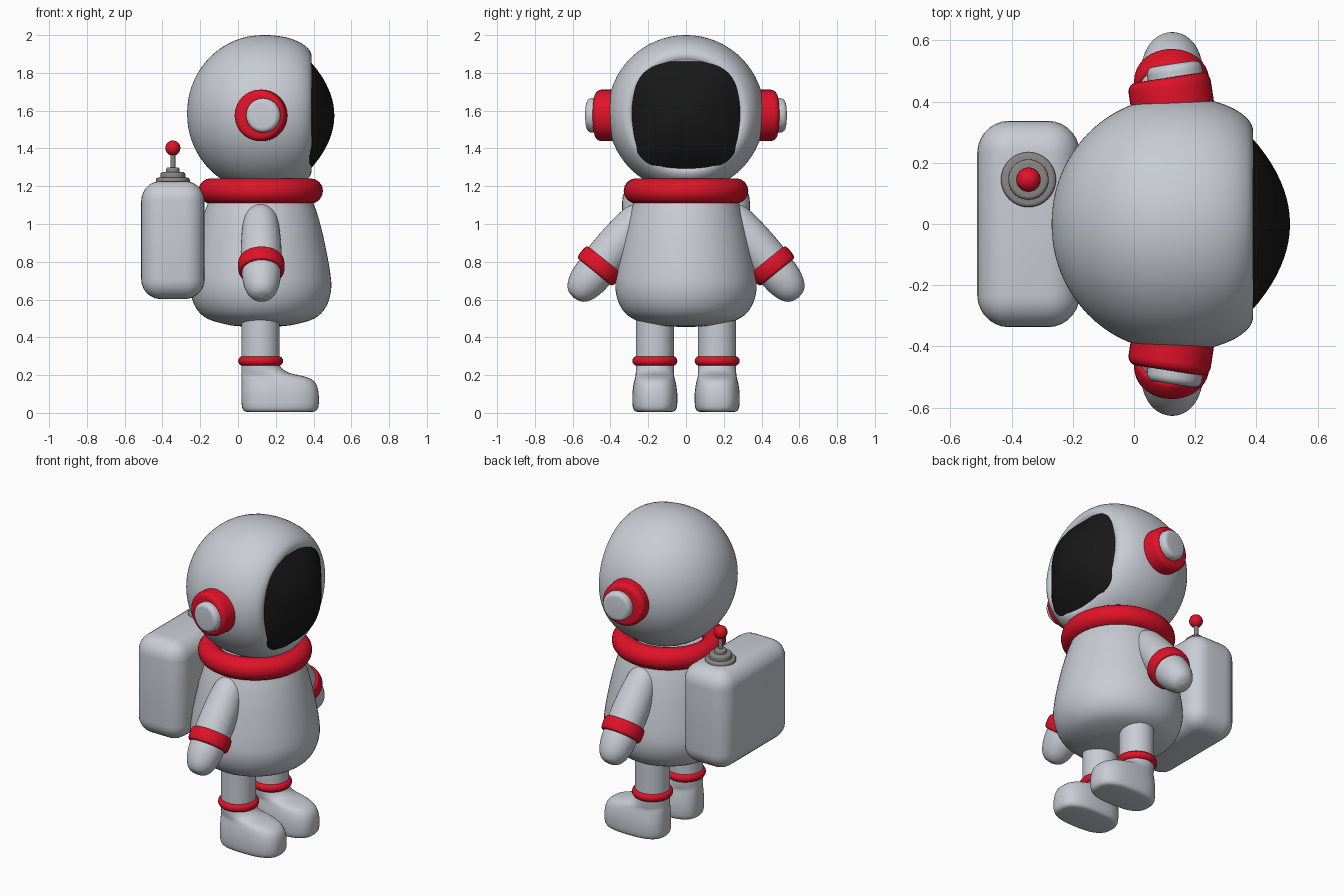
import bpy, bmesh, math
from mathutils import Vector

if "Cube" in bpy.data.objects:
    bpy.data.objects.remove(bpy.data.objects["Cube"])

def material(name, rgb):
    m = bpy.data.materials.new(name)
    m.diffuse_color = (*rgb, 1)
    m.use_nodes = True
    m.node_tree.nodes["Principled BSDF"].inputs["Base Color"].default_value = m.diffuse_color
    return m

SUIT = material("suit grey", (0.58, 0.61, 0.66))
RED = material("trim red", (0.75, 0.006, 0.022))
BLACK = material("visor black", (0.009, 0.009, 0.009))
METAL = material("metal grey", (0.25, 0.245, 0.235))

def finish(name, bm, mat, angle=40):
    bmesh.ops.remove_doubles(bm, verts=bm.verts, dist=1e-5)
    bmesh.ops.recalc_face_normals(bm, faces=bm.faces)
    me = bpy.data.meshes.new(name)
    bm.to_mesh(me)
    bm.free()
    me.materials.append(mat)
    ob = bpy.data.objects.new(name, me)
    bpy.context.collection.objects.link(ob)
    bpy.ops.object.select_all(action='DESELECT')
    bpy.context.view_layer.objects.active = ob
    ob.select_set(True)
    bpy.ops.object.shade_smooth_by_angle(angle=math.radians(angle))
    return ob

def loft(name, rings, mat, angle=40):
    """Skin a list of point rings and cap both ends."""
    bm = bmesh.new()
    vr = [[bm.verts.new(p) for p in ring] for ring in rings]
    n = len(vr[0])
    for a, b in zip(vr, vr[1:]):
        for i in range(n):
            j = (i + 1) % n
            bm.faces.new((a[i], a[j], b[j], b[i]))
    bm.faces.new(vr[0])
    bm.faces.new(vr[-1])
    return finish(name, bm, mat, angle)

def curve(pts, steps=4):
    """Catmull-Rom curve through the points."""
    pts = [Vector(p) for p in pts]
    out = []
    for i in range(len(pts) - 1):
        p0, p1, p2, p3 = pts[max(i - 1, 0)], pts[i], pts[i + 1], pts[min(i + 2, len(pts) - 1)]
        for k in range(steps):
            t = k / steps
            out.append(p1 + (p2 - p0) * t / 2 + (2 * p0 - 5 * p1 + 4 * p2 - p3) * t * t / 2
                       + (3 * p1 - p0 - 3 * p2 + p3) * t ** 3 / 2)
    return out + [pts[-1]]

def lathe(name, profile, origin, axis, mat, seg=48, smooth=True, angle=40):
    """Spin (distance along axis, radius) points round an axis."""
    axis = Vector(axis).normalized()
    u = axis.orthogonal().normalized()
    v = axis.cross(u)
    pts = curve(profile) if smooth else profile
    rings = []
    for s, r in pts:
        r = max(r, 0.0005)
        rings.append([Vector(origin) + axis * s + (u * math.cos(a) + v * math.sin(a)) * r
                      for a in (2 * math.pi * i / seg for i in range(seg))])
    return loft(name, rings, mat, angle)

def disc(name, r, h, bevel, origin, axis, mat):
    """Round-edged disc starting at the origin."""
    arc = [(h - bevel + bevel * math.sin(a), r - bevel + bevel * math.cos(a))
           for a in (math.pi / 2 * i / 5 for i in range(6))]
    return lathe(name, [(0, r)] + arc, origin, axis, mat, 40, False)

def superellipse(a, n):
    c, s = math.cos(a), math.sin(a)
    return (math.copysign(abs(c) ** (2 / n), c), math.copysign(abs(s) ** (2 / n), s))

def torus(name, major, minor, origin, mat, squash=1.0):
    rings = []
    bm = bmesh.new()
    N, M = 56, 16
    vs = [[bm.verts.new((origin[0] + (major + minor * math.cos(b)) * math.cos(a),
                         origin[1] + (major + minor * math.cos(b)) * math.sin(a),
                         origin[2] + minor * squash * math.sin(b)))
           for b in (2 * math.pi * j / M for j in range(M))]
          for a in (2 * math.pi * i / N for i in range(N))]
    for i in range(N):
        for j in range(M):
            bm.faces.new((vs[i][j], vs[(i + 1) % N][j],
                          vs[(i + 1) % N][(j + 1) % M], vs[i][(j + 1) % M]))
    return finish(name, bm, mat, 80)

CX = 0.125  # body axis in x; the figure looks along +x

# Helmet: round at the back, flattened at the front
back = [(-0.40 * math.cos(a), 0.415 * math.sin(a)) for a in (math.pi / 2 * i / 8 for i in range(9))]
front = [(0.07, 0.412), (0.14, 0.399), (0.20, 0.375), (0.24, 0.345), (0.257, 0.318),
         (0.257, 0.295), (0.245, 0.25), (0.24, 0.0)]
lathe("helmet", back + front, (0.13, 0, 1.585), (1, 0, 0), SUIT, 64, angle=60)

# Visor: bulging rounded square
rings = []
for t in [0.002] + [k / 10 for k in range(1, 11)] + [1.0]:
    x = 0.51 - 0.128 * t * t if len(rings) < 11 else 0.33
    rings.append([(x, 0.286 * t * p, 1.575 + 0.286 * t * q)
                  for p, q in (superellipse(2 * math.pi * i / 64, 2 + 1.3 * t) for i in range(64))])
loft("visor", rings, BLACK)

# Collar and torso
torus("collar", 0.263, 0.067, (0.12, 0, 1.175), RED)
lathe("torso", [(0.455, 0), (0.458, 0.10), (0.468, 0.18), (0.5, 0.285), (0.56, 0.345), (0.65, 0.373),
                (0.75, 0.367), (0.9, 0.339), (1.0, 0.315), (1.1, 0.283), (1.16, 0.24), (1.17, 0)],
      (0.12, 0, 0), (0, 0, 1), SUIT, 64, angle=60)

for side, s in (("left", 1), ("right", -1)):
    # Ear pads, tilted slightly backwards
    tilt = (-0.15, s, 0)
    disc(side + "_ear_pad", 0.136, 0.12, 0.03, (0.13, s * 0.36, 1.575), tilt, RED)
    disc(side + "_ear_cap", 0.091, 0.075, 0.025, (0.14, s * 0.45, 1.575), tilt, SUIT)

    # Arm, cuff and mitten along one slanted axis
    shoulder, axis = (0.12, s * 0.245, 1.04), (0.01, s * 0.63, -0.777)
    lathe(side + "_arm", [(-0.06, 0), (-0.048, 0.05), (0, 0.083), (0.07, 0.097), (0.2, 0.107),
                          (0.34, 0.108)], shoulder, axis, SUIT, 40, angle=60)
    lathe(side + "_cuff", [(0.295, 0.09), (0.297, 0.112), (0.308, 0.121), (0.338, 0.124),
                           (0.367, 0.121), (0.378, 0.112), (0.38, 0.09)],
          shoulder, axis, RED, 40, angle=60)
    lathe(side + "_hand", [(0.34, 0.103), (0.42, 0.101), (0.48, 0.089), (0.52, 0.07), (0.545, 0.043),
                           (0.555, 0)], shoulder, axis, SUIT, 40, angle=60)

    # Leg and boot: stacked outlines (z, heel x, toe x, half width, squareness)
    layers = curve([(0.005, 0.05, 0.39, 0.088, 2.7), (0.012, 0.03, 0.415, 0.108, 2.7),
                    (0.04, 0.02, 0.427, 0.118, 2.7), (0.10, 0.018, 0.427, 0.119, 2.7),
                    (0.15, 0.018, 0.415, 0.113, 2.6), (0.18, 0.018, 0.385, 0.106, 2.5),
                    (0.197, 0.018, 0.335, 0.102, 2.3), (0.212, 0.018, 0.27, 0.101, 2.1),
                    (0.245, 0.018, 0.225, 0.101, 2), (0.30, 0.018, 0.22, 0.101, 2),
                    (0.56, 0.018, 0.22, 0.101, 2)], 3)
    rings = []
    for z, x0, x1, w, n in layers:
        rings.append([((x0 + x1) / 2 + (x1 - x0) / 2 * p, s * 0.165 + w * q, z)
                      for p, q in (superellipse(2 * math.pi * i / 48, n) for i in range(48))])
    loft(side + "_leg_and_boot", rings, SUIT, 60)
    torus(side + "_ankle_ring", 0.093, 0.026, (0.12, s * 0.165, 0.275), RED)

# Backpack: rounded box
bm = bmesh.new()
bmesh.ops.create_cube(bm, size=1)
for v in bm.verts:
    v.co = (v.co.x * 0.335 - 0.345, v.co.y * 0.675, v.co.z * 0.625 + 0.915)
bmesh.ops.bevel(bm, geom=bm.edges[:], offset=0.105, segments=7, profile=0.5, affect='EDGES')
finish("backpack", bm, SUIT, 60)

# Antenna: stepped base, rod and ball
AX, AY = -0.345, 0.145
for name, r, z, h in (("antenna_base", 0.09, 1.2, 0.045), ("antenna_step", 0.066, 1.235, 0.04),
                      ("antenna_socket", 0.035, 1.27, 0.03)):
    disc(name, r, h, 0.012, (AX, AY, z), (0, 0, 1), METAL)
disc("antenna_rod", 0.013, 0.12, 0.002, (AX, AY, 1.28), (0, 0, 1), METAL)
lathe("antenna_ball", [(-0.04 * math.cos(math.pi * i / 12), 0.04 * math.sin(math.pi * i / 12))
                       for i in range(13)], (AX, AY, 1.402), (0, 0, 1), RED, 24, False)
